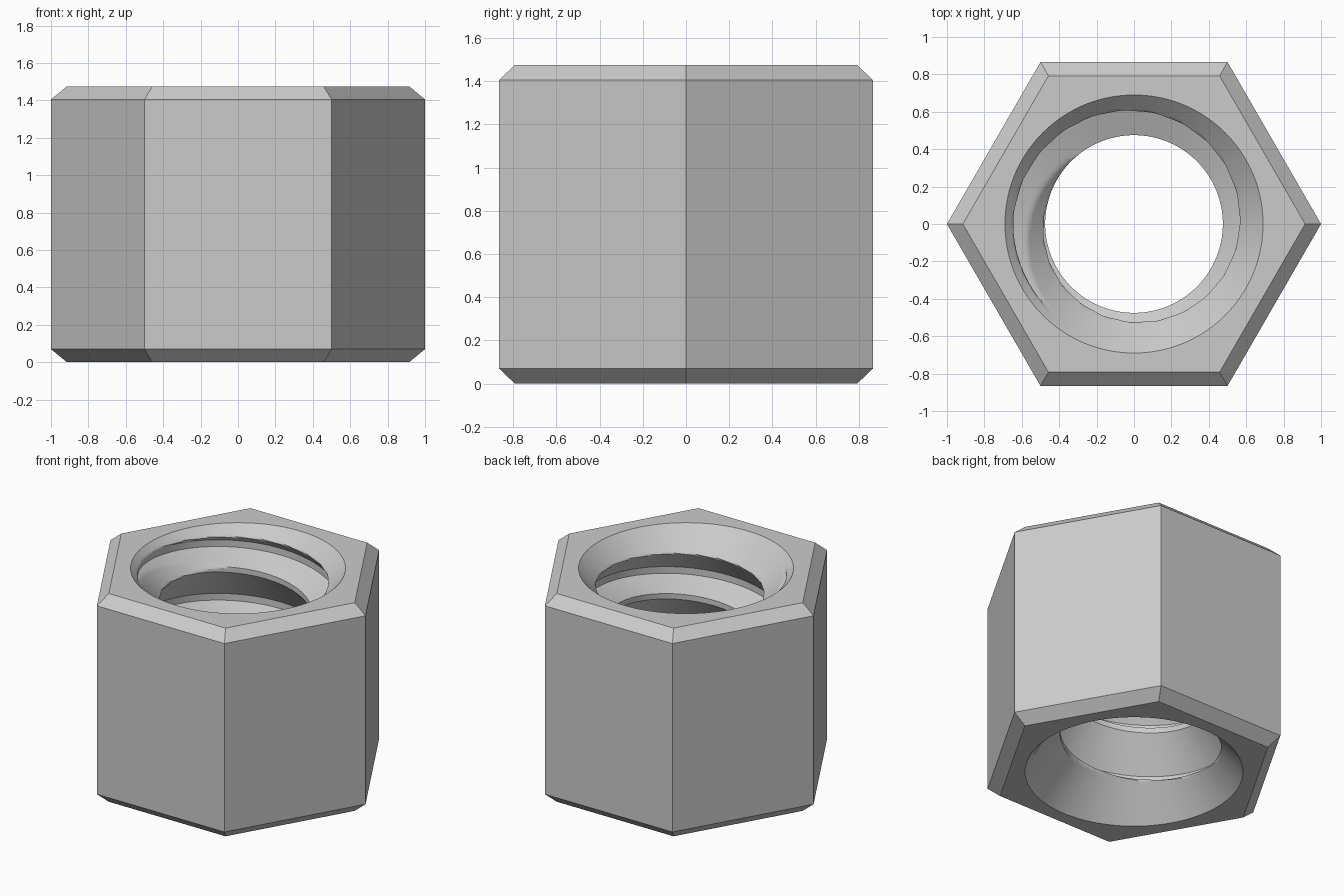
import bpy, bmesh
from math import sin, cos, pi, tau

cube = bpy.data.objects.get("Cube")
if cube:
    bpy.data.objects.remove(cube)

HEIGHT = 1.475
CHAMFER = 0.07
SINK_TOP, SINK_BOTTOM = 0.69, 0.70   # countersink radii
MINOR, MAJOR = 0.475, 0.645
PITCH, START = 0.38, 1.465           # START: height of a crest edge at +x
SIDES, STEPS = 144, 40               # columns around, rows per thread turn
UNDER, ROOT, SHELF = (n * PITCH / STEPS for n in (24, 5, 7))


def thread_radius(depth):
    """Bore radius at a depth below the lower edge of the crest."""
    d = depth % PITCH
    rise = MAJOR - MINOR
    if d < UNDER:
        return MINOR + rise * d / UNDER
    d -= UNDER
    if d < ROOT:
        return MAJOR
    d -= ROOT
    return max(MINOR, MAJOR - rise * d / SHELF)


def bore_radius(z, turn):
    crest = START + PITCH * turn
    return max(thread_radius(crest - z), SINK_BOTTOM - 0.9 * z, SINK_TOP - (HEIGHT - z))


bm = bmesh.new()

# Threaded bore: rows climb with the helix and are cut off at both ends
rows = int((HEIGHT / PITCH + 2) * STEPS) + 2
columns = []
for j in range(SIDES + 1):
    turn = j / SIDES
    column = []
    for k in range(rows):
        z = START % PITCH + PITCH * (turn - 2 + k / STEPS)
        z = min(max(z, 0), HEIGHT)
        r = bore_radius(z, turn)
        column.append(bm.verts.new((r * cos(tau * turn), r * sin(tau * turn), z)))
    columns.append(column)
for a, b in zip(columns, columns[1:]):
    for k in range(rows - 1):
        bm.faces.new((a[k], a[k + 1], b[k + 1], b[k]))
bmesh.ops.remove_doubles(bm, verts=bm.verts, dist=0.0002)

# Hexagonal outside with chamfered ends
profile = [(0.915, 0), (1, CHAMFER), (1, HEIGHT - CHAMFER), (0.915, HEIGHT)]
rings = [[bm.verts.new((r * cos(i * pi / 3), r * sin(i * pi / 3), z)) for i in range(6)]
         for r, z in profile]
for low, high in zip(rings, rings[1:]):
    for i in range(6):
        n = (i + 1) % 6
        bm.faces.new((low[i], low[n], high[n], high[i]))

# End faces between the hexagon and the bore
for level in (0, HEIGHT):
    rim = [e for e in bm.edges if e.is_boundary
           and all(abs(v.co.z - level) < 0.0005 for v in e.verts)]
    bmesh.ops.triangle_fill(bm, edges=rim, use_beauty=True)
bmesh.ops.recalc_face_normals(bm, faces=bm.faces)

mesh = bpy.data.meshes.new("hex_nut")
bm.to_mesh(mesh)
bm.free()
nut = bpy.data.objects.new("hex_nut", mesh)
bpy.context.scene.collection.objects.link(nut)

# Plain grey metal
grey = bpy.data.materials.new("light_grey")
grey.use_nodes = True
colour = (0.6, 0.6, 0.6, 1)
grey.diffuse_color = colour
grey.node_tree.nodes["Principled BSDF"].inputs["Base Color"].default_value = colour
mesh.materials.append(grey)

bpy.ops.object.select_all(action='DESELECT')
nut.select_set(True)
bpy.context.view_layer.objects.active = nut
bpy.ops.object.shade_smooth_by_angle(angle=0.61)
